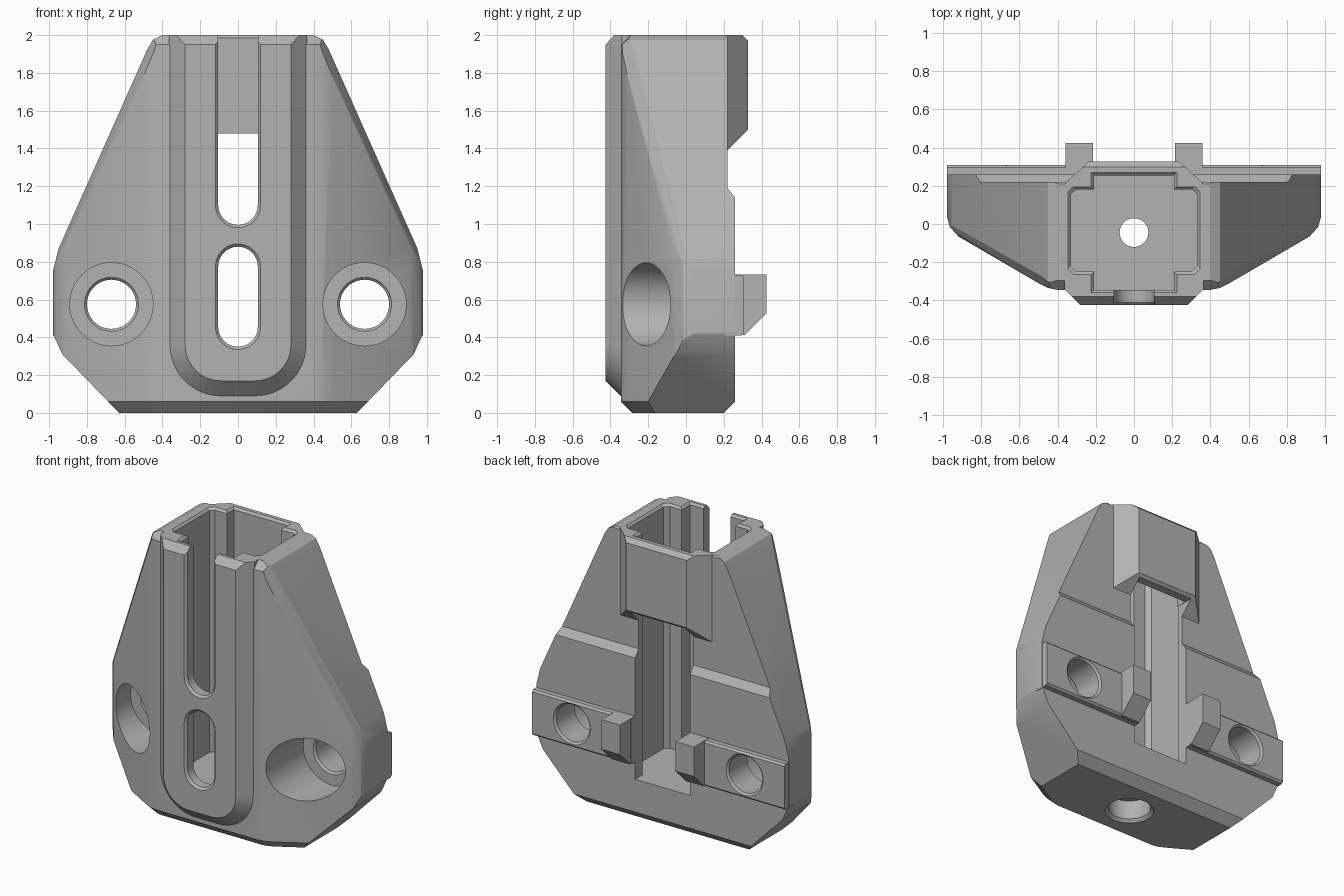
import bpy, bmesh
from math import sin, cos, pi, radians
from mathutils import Vector

if "Cube" in bpy.data.objects:
    bpy.data.objects.remove(bpy.data.objects["Cube"])

grey = bpy.data.materials.new("plain grey")
grey.use_nodes = True
GREY = (0.45, 0.45, 0.45, 1)
grey.diffuse_color = GREY
grey.node_tree.nodes["Principled BSDF"].inputs["Base Color"].default_value = GREY


def loft_mesh(rings):
    """Closed solid through rings that have equal point counts."""
    bm = bmesh.new()
    loops = [[bm.verts.new(p) for p in ring] for ring in rings]
    n = len(loops[0])
    for a, b in zip(loops, loops[1:]):
        for i in range(n):
            j = (i + 1) % n
            bm.faces.new((a[i], a[j], b[j], b[i]))
    bm.faces.new(loops[0])
    bm.faces.new(loops[-1])
    bmesh.ops.recalc_face_normals(bm, faces=bm.faces)
    return bm


def finish(name, bm):
    bmesh.ops.recalc_face_normals(bm, faces=bm.faces)
    mesh = bpy.data.meshes.new(name)
    bm.to_mesh(mesh)
    bm.free()
    mesh.materials.append(grey)
    obj = bpy.data.objects.new(name, mesh)
    bpy.context.collection.objects.link(obj)
    return obj


def loft(name, rings):
    return finish(name, loft_mesh(rings))


def slice_off(bm, point, normal):
    """Cut a convex solid with a plane and cap the cut."""
    cut = bmesh.ops.bisect_plane(
        bm, geom=bm.verts[:] + bm.edges[:] + bm.faces[:], dist=1e-5,
        plane_co=point, plane_no=Vector(normal).normalized(), clear_outer=True)
    edges = [e for e in cut["geom_cut"] if isinstance(e, bmesh.types.BMEdge) and e.is_boundary]
    if edges:
        bmesh.ops.holes_fill(bm, edges=edges, sides=0)


def combine(target, tool, operation):
    mod = target.modifiers.new("combine", "BOOLEAN")
    mod.operation = operation
    mod.solver = "EXACT"
    mod.object = tool
    bpy.context.view_layer.objects.active = target
    bpy.ops.object.modifier_apply(modifier=mod.name)
    bpy.data.objects.remove(tool)


def along_x(profile, x0, x1):
    return [[(x, y, z) for y, z in profile] for x in (x0, x1)]


def along_z(plan, z0, z1):
    return [[(x, y, z) for x, y in plan] for z in (z0, z1)]


def box(name, x0, x1, y0, y1, z0, z1):
    return loft(name, along_x([(y0, z0), (y1, z0), (y1, z1), (y0, z1)], x0, x1))


def arc(cx, cz, r, a0, a1, n=12):
    return [(cx + r * cos(radians(a0 + (a1 - a0) * i / n)),
             cz + r * sin(radians(a0 + (a1 - a0) * i / n))) for i in range(n + 1)]


def u_ring(y, w, bottom, r, top):
    pts = [(-w, top)] + arc(r - w, bottom + r, r, 180, 270) + arc(w - r, bottom + r, r, 270, 360) + [(w, top)]
    return [(x, y, z) for x, z in pts]


def slot_ring(y, r, z0, z1):
    return [(x, y, z) for x, z in arc(0, z0, r, 180, 360) + arc(0, z1, r, 0, 180)]


def circle(r, n=48):
    return [(r * cos(2 * pi * i / n), r * sin(2 * pi * i / n)) for i in range(n)]


# Main wedge body: plan prism with chamfered ends
half = [(0.40, -0.345), (0.45, -0.335), (0.50, -0.31), (0.92, -0.065),
        (0.965, -0.015), (0.98, 0.04), (0.98, 0.26)]
plan = half + [(-x, y) for x, y in reversed(half)]
bm = loft_mesh(along_z(plan, 0, 2))
for z, size in ((0, 0.06), (2, 0.05)):
    rim = [e for e in bm.edges if all(abs(v.co.z - z) < 1e-4 for v in e.verts)]
    bmesh.ops.bevel(bm, geom=rim, offset=size, segments=1, affect="EDGES")

# Tapered flanks
outline = [(0.63, 0), (0.93, 0.31), (0.98, 0.42), (0.98, 0.75), (0.95, 0.87),
           (0.48, 1.925), (0.45, 1.975), (0.40, 2.0)]
for side in (1, -1):
    for (x0, z0), (x1, z1) in zip(outline, outline[1:]):
        if x0 != x1:
            slice_off(bm, (side * x0, 0, z0), (side * (z1 - z0), 0, x0 - x1))
    # softened edge between flank and slanted front
    slice_off(bm, (side * 0.475, -0.30, 1.89), (side * 1.41, -0.87, 0.41))
body = finish("mount_body", bm)

# Stepped back
combine(body, loft("back_recess", along_x(
    [(0.22, 1.19), (0.22, 2.1), (0.5, 2.1), (0.5, 0.84)], -1.2, 1.2)), "DIFFERENCE")

# Raised front panel
combine(body, loft("front_panel", [
    u_ring(-0.425, 0.28, 0.17, 0.19, 1.95),
    u_ring(-0.38, 0.325, 0.125, 0.235, 2.0),
    u_ring(-0.34, 0.365, 0.085, 0.275, 2.0),
    u_ring(-0.2, 0.365, 0.085, 0.275, 2.0)]), "UNION")

# Back block with slanted underside
trapezoid = [(-0.36, 0.19), (0.36, 0.19), (0.36, 0.215), (0.235, 0.328),
             (-0.235, 0.328), (-0.36, 0.215)]
bm = loft_mesh(along_z(trapezoid, 1.3, 2.0))
slice_off(bm, (0, 0.22, 1.39), (0, 1, -1))
slice_off(bm, (0, 0.328, 1.97), (0, 1, 1))
combine(body, finish("back_block", bm), "UNION")

# Cross strip with eased edges, and the two hooks
combine(body, loft("back_strip", along_x(
    [(0.2, 0.41), (0.295, 0.41), (0.308, 0.423), (0.308, 0.717), (0.295, 0.73), (0.2, 0.73)],
    -0.979, 0.979)), "UNION")
for side in (1, -1):
    combine(body, loft("hook", along_x(
        [(0.2, 0.412), (0.31, 0.412), (0.425, 0.525), (0.425, 0.732), (0.2, 0.732)],
        side * 0.215, side * 0.36)), "UNION")


# Cross-shaped cavity, flared at the mouth
def cavity_ring(z, d):
    right = [(0.21 + d, -0.345 - d), (0.21 + d, -0.25 - d), (0.30 + d, -0.25 - d),
             (0.33 + d, -0.22 - d), (0.33 + d, 0.155 + d), (0.305 + d, 0.18 + d),
             (0.21 + d, 0.18 + d), (0.21 + d, 0.255 + d)]
    return [(x, y, z) for x, y in right + [(-x, y) for x, y in reversed(right)]]


combine(body, loft("cavity", [cavity_ring(0.29, 0), cavity_ring(1.985, 0),
                              cavity_ring(2.0, 0.015), cavity_ring(2.1, 0.015)]), "DIFFERENCE")
combine(body, box("back_opening", -0.213, 0.213, 0.1, 0.6, 0.29, 1.48), "DIFFERENCE")

# Front slots
for z0, z1 in ((0.455, 0.775), (1.1, 2.3)):
    combine(body, loft("front_slot", [
        slot_ring(y, r, z0, z1) for y, r in
        ((-0.6, 0.12), (-0.425, 0.12), (-0.41, 0.105), (-0.15, 0.105))]), "DIFFERENCE")

# Counterbored bolt holes
steps = ((-0.6, 0.22), (0.08, 0.22), (0.081, 0.143), (0.094, 0.13),
         (0.295, 0.13), (0.308, 0.143), (0.5, 0.143))
for side in (1, -1):
    combine(body, loft("bolt_hole", [
        [(side * 0.67 + x, y, 0.575 + z) for x, z in circle(r)] for y, r in steps]), "DIFFERENCE")

# Stepped hole in the floor
steps = ((-0.1, 0.155), (0, 0.155), (0.02, 0.135), (0.15, 0.135), (0.151, 0.075), (0.4, 0.075))
combine(body, loft("floor_hole", [
    [(x, y - 0.045, z) for x, y in circle(r)] for z, r in steps]), "DIFFERENCE")

# Smooth rounded parts, keep edges crisp
bpy.ops.object.select_all(action="DESELECT")
body.select_set(True)
bpy.context.view_layer.objects.active = body
bpy.ops.object.shade_smooth_by_angle(angle=radians(22))
